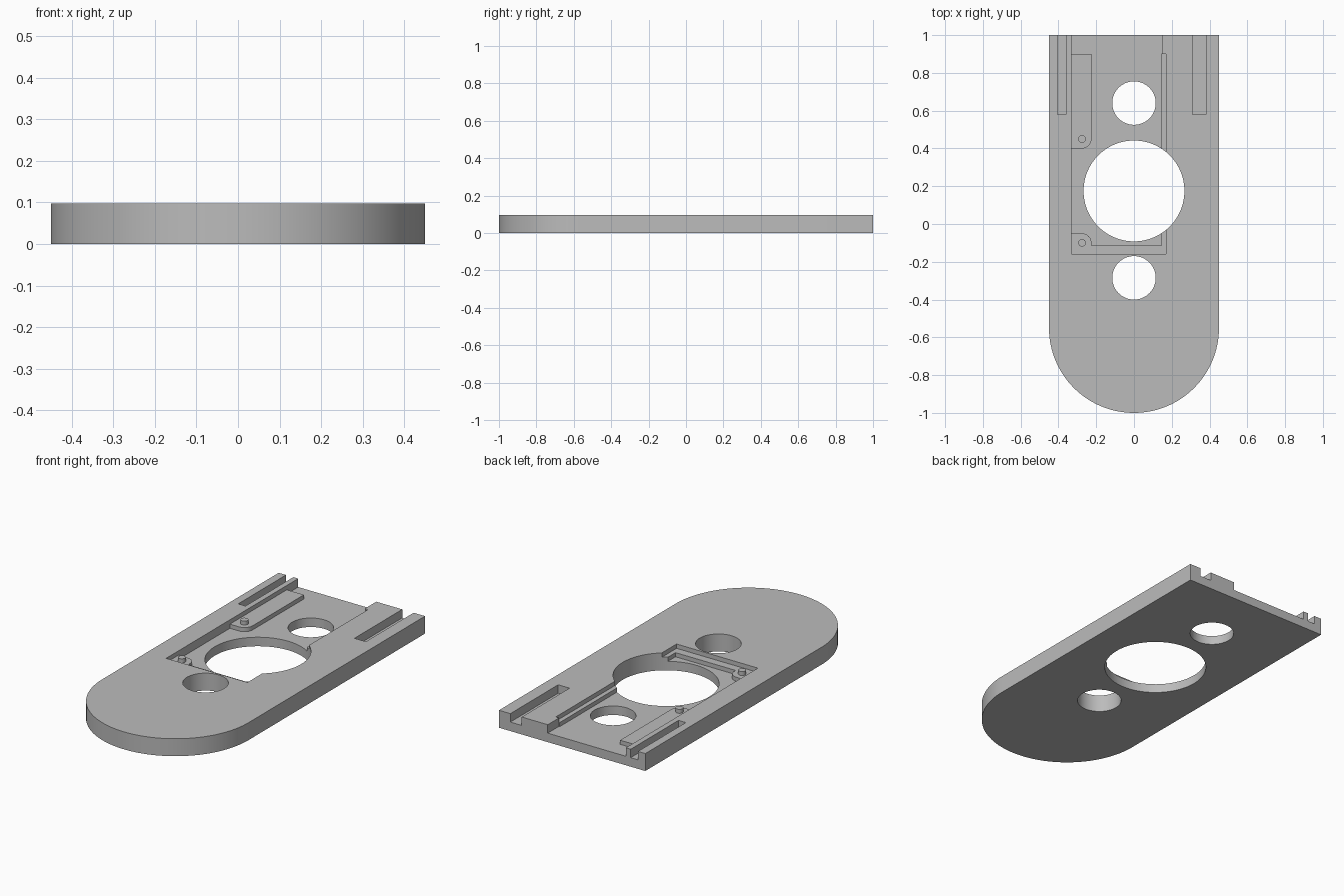
import bpy, bmesh, math

if "Cube" in bpy.data.objects:
    bpy.data.objects.remove(bpy.data.objects["Cube"])

TOP, FLOOR, LEDGE = 0.097, 0.05, 0.073

grey = bpy.data.materials.new("plain grey")
grey.diffuse_color = (0.50, 0.50, 0.50, 1)
grey.use_nodes = True
grey.node_tree.nodes["Principled BSDF"].inputs["Base Color"].default_value = grey.diffuse_color


def arc(cx, cy, r, a0, a1, n):
    """Points along an arc, angles in degrees."""
    return [(cx + r * math.cos(math.radians(a0 + (a1 - a0) * i / n)),
             cy + r * math.sin(math.radians(a0 + (a1 - a0) * i / n)))
            for i in range(n + 1)]


def circle(cx, cy, r, n):
    return arc(cx, cy, r, 0, 360, n)[:-1]


def rect(x0, x1, y0, y1):
    return [(x0, y0), (x1, y0), (x1, y1), (x0, y1)]


def prism(name, outline, z0, z1):
    """Extrude a counter-clockwise outline from z0 to z1."""
    bm = bmesh.new()
    face = bm.faces.new([bm.verts.new((x, y, z0)) for x, y in outline])
    ext = bmesh.ops.extrude_face_region(bm, geom=[face])
    for v in ext["geom"]:
        if isinstance(v, bmesh.types.BMVert):
            v.co.z = z1
    bmesh.ops.recalc_face_normals(bm, faces=bm.faces)
    me = bpy.data.meshes.new(name)
    bm.to_mesh(me)
    bm.free()
    me.materials.append(grey)
    ob = bpy.data.objects.new(name, me)
    bpy.context.collection.objects.link(ob)
    return ob


def combine(body, tool, operation):
    """Apply a boolean and drop the tool."""
    bpy.context.view_layer.objects.active = body
    mod = body.modifiers.new("bool", 'BOOLEAN')
    mod.operation = operation
    mod.solver = 'EXACT'
    mod.object = tool
    bpy.ops.object.modifier_apply(modifier=mod.name)
    bpy.data.objects.remove(tool, do_unlink=True)


# Base plate with one round end
plate = prism("base_plate",
              [(0.45, 1.0), (-0.45, 1.0)] + arc(0, -0.55, 0.45, 180, 360, 64),
              0, TOP)

# Recess open at the back edge, and the two side slots
recess = [(-0.33, -0.16), (0.17, -0.16), (0.17, 0.9), (0.15, 0.9),
          (0.15, 1.1), (-0.33, 1.1)]
combine(plate, prism("recess_cutter", recess, FLOOR, 0.2), 'DIFFERENCE')
for x0, x1 in ((-0.405, -0.36), (0.31, 0.38)):
    combine(plate, prism("slot_cutter", rect(x0, x1, 0.58, 1.1), FLOOR, 0.2),
            'DIFFERENCE')

# Ledge along the recess walls with a rounded corner pad
ledge = [(-0.35, -0.18), (0.19, -0.18), (0.19, 0.903), (0.145, 0.903),
         (0.145, -0.115), (-0.225, -0.115)]
ledge += arc(-0.275, -0.10, 0.05, 0, 90, 10) + [(-0.35, -0.05)]
combine(plate, prism("ledge", ledge, 0.03, LEDGE), 'UNION')

# Long pad on the left side of the recess
pad = [(-0.35, 0.40)] + arc(-0.275, 0.45, 0.05, 270, 360, 10)
pad += [(-0.225, 0.90), (-0.35, 0.90)]
combine(plate, prism("long_pad", pad, 0.03, LEDGE), 'UNION')

# Through holes
for y, r, n in ((0.175, 0.267, 96), (0.64, 0.115, 64), (-0.285, 0.115, 64)):
    combine(plate, prism("hole_cutter", circle(0, y, r, n), -0.1, 0.2),
            'DIFFERENCE')

# Locating pegs
for y in (0.45, -0.10):
    combine(plate, prism("peg", circle(-0.275, y, 0.02, 24), 0.03, 0.095),
            'UNION')

bpy.ops.object.select_all(action='DESELECT')
plate.select_set(True)
bpy.context.view_layer.objects.active = plate
bpy.ops.object.shade_smooth_by_angle(angle=math.radians(30))
